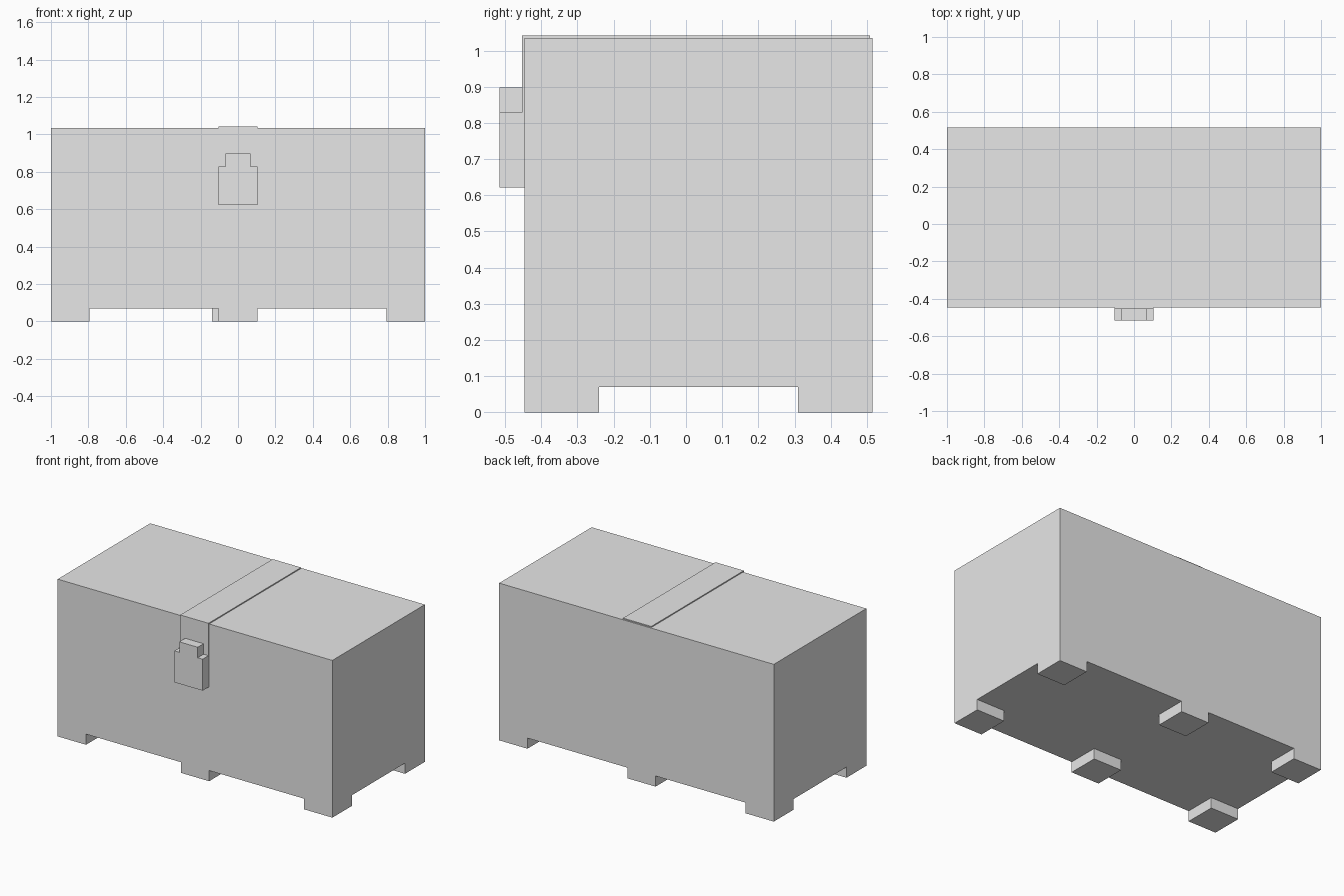
import bpy
import bmesh
from mathutils import Vector

cube = bpy.data.objects.get("Cube")
if cube:
    bpy.data.objects.remove(cube, do_unlink=True)

# One plain grey for the whole chest
grey = bpy.data.materials.new("light grey")
grey.use_nodes = True
grey.diffuse_color = (0.8, 0.8, 0.8, 1)
grey.node_tree.nodes["Principled BSDF"].inputs["Base Color"].default_value = grey.diffuse_color


def finish(name, bm):
    mesh = bpy.data.meshes.new(name)
    bmesh.ops.recalc_face_normals(bm, faces=bm.faces)
    bm.to_mesh(mesh)
    bm.free()
    mesh.materials.append(grey)
    obj = bpy.data.objects.new(name, mesh)
    bpy.context.collection.objects.link(obj)


def box(name, low, high):
    low, high = Vector(low), Vector(high)
    bm = bmesh.new()
    bmesh.ops.create_cube(bm, size=1)
    bmesh.ops.scale(bm, vec=high - low, verts=bm.verts)
    bmesh.ops.translate(bm, vec=(low + high) / 2, verts=bm.verts)
    finish(name, bm)


def prism(name, points, offset):
    bm = bmesh.new()
    face = bm.faces.new([bm.verts.new(p) for p in points])
    new = bmesh.ops.extrude_face_region(bm, geom=[face])["geom"]
    moved = [v for v in new if isinstance(v, bmesh.types.BMVert)]
    bmesh.ops.translate(bm, vec=offset, verts=moved)
    finish(name, bm)


FRONT, BACK, BASE, TOP = -0.447, 0.515, 0.07, 1.035
FOOT = 0.206
HALF = FOOT / 2

# Chest body
box("chest_body", (-1, FRONT, BASE), (1, BACK, TOP))

# Feet: three along each long side, the rear middle one slightly off centre
for side, y, middle in (("front", FRONT, -HALF), ("back", BACK - FOOT, -0.139)):
    for place, x in (("right", -1), ("middle", middle), ("left", 1 - FOOT)):
        box(f"{side}_{place}_foot", (x, y, 0), (x + FOOT, y + FOOT, BASE))

# Strap: bent over the lid and down the front
outer, inner = FRONT - 0.007, FRONT + 0.01
strap = [(outer, 0.63), (outer, TOP + 0.007), (BACK - 0.007, TOP + 0.007),
         (BACK - 0.007, TOP - 0.01), (inner, TOP - 0.01), (inner, 0.63)]
prism("strap", [(-HALF, y, z) for y, z in strap], (FOOT, 0, 0))

# Lock: wide case with a narrower stepped top
half_outline = [(HALF, 0.622), (HALF, 0.829), (0.067, 0.829), (0.067, 0.898)]
outline = half_outline + [(-x, z) for x, z in reversed(half_outline)]
prism("lock", [(x, -0.515, z) for x, z in outline], (0, 0.515 + FRONT, 0))
